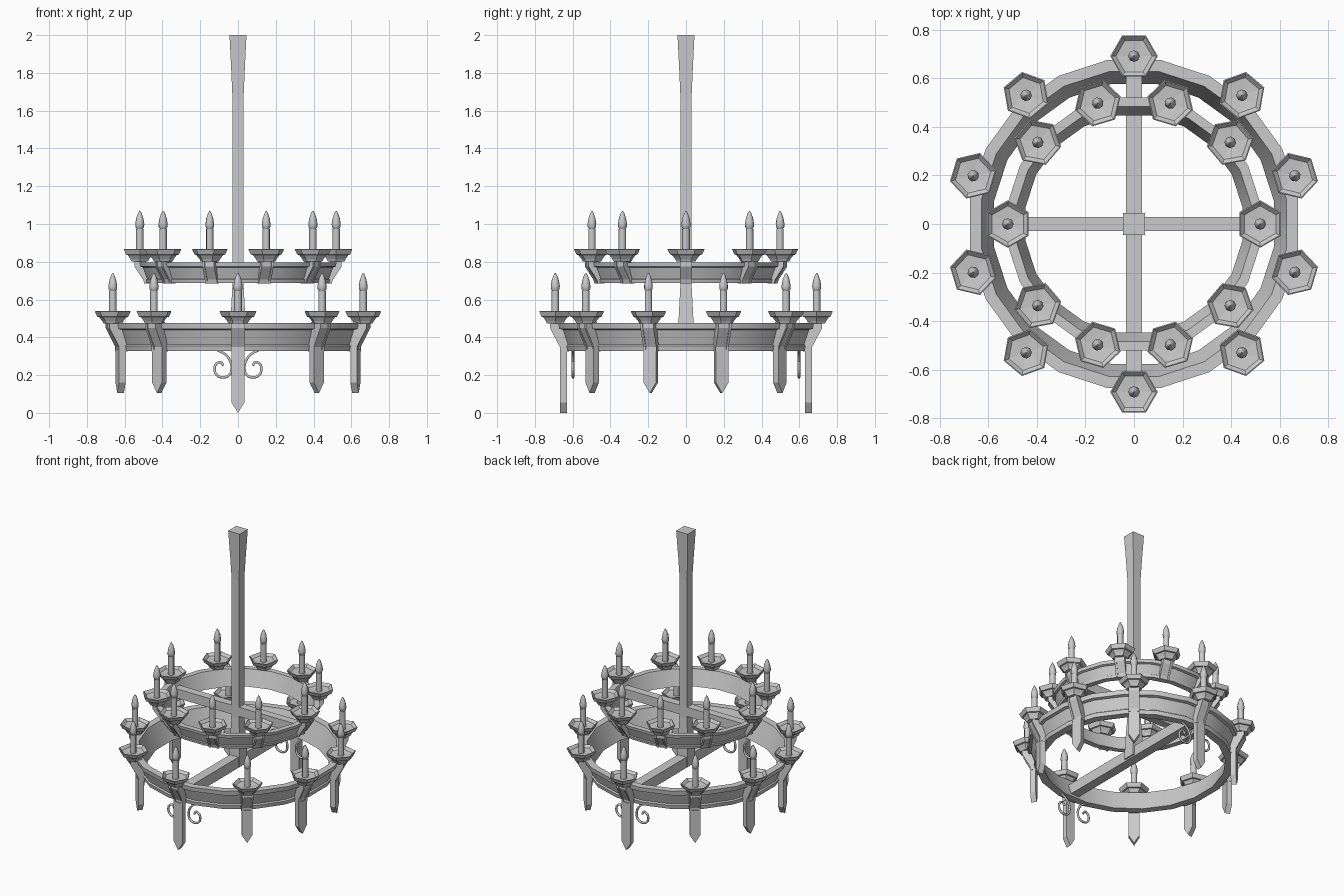
import bpy, bmesh
from math import sin, cos, pi, radians, sqrt
from mathutils import Matrix, Vector

if "Cube" in bpy.data.objects:
    bpy.data.objects.remove(bpy.data.objects["Cube"])


def make(name, verts, faces, mat=Matrix(), smooth=None):
    me = bpy.data.meshes.new(name)
    me.from_pydata([mat @ Vector(v) for v in verts], [], faces)
    bm = bmesh.new()
    bm.from_mesh(me)
    bmesh.ops.remove_doubles(bm, verts=bm.verts, dist=1e-5)
    bmesh.ops.recalc_face_normals(bm, faces=bm.faces)
    bm.to_mesh(me)
    bm.free()
    if smooth:
        me.shade_smooth()
        me.set_sharp_from_angle(angle=radians(smooth))
    ob = bpy.data.objects.new(name, me)
    bpy.context.collection.objects.link(ob)
    return ob


def lathe(name, prof, n, mat=Matrix(), start=0.0, closed=False, smooth=None):
    """Revolve (r, z) points in n sides; closed joins the profile into a ring."""
    m = len(prof)
    verts = [(r * cos(start + 2 * pi * i / n), r * sin(start + 2 * pi * i / n), z)
             for i in range(n) for r, z in prof]
    faces = [(i * m + j, (i + 1) % n * m + j, (i + 1) % n * m + (j + 1) % m, i * m + (j + 1) % m)
             for i in range(n) for j in range(m if closed else m - 1)]
    if not closed:
        faces += [[i * m for i in range(n)], [i * m + m - 1 for i in range(n)]]
    return make(name, verts, faces, mat, smooth)


def prism(name, a, b, mat):
    """Bridge two matching outlines into a solid."""
    n = len(a)
    faces = [(i, (i + 1) % n, (i + 1) % n + n, i + n) for i in range(n)]
    faces += [list(range(n)), list(range(n, 2 * n))]
    return make(name, a + b, faces, mat)


def box(name, x, y, z0, z1):
    base = [(-x, -y), (x, -y), (x, y), (-x, y)]
    return prism(name, [(*p, z0) for p in base], [(*p, z1) for p in base], Matrix())


def candle(tier, ang, r, z):
    """Hexagonal drip dish, candle stick and flame bulb, standing on height z."""
    mat = Matrix.Rotation(ang, 4, 'Z') @ Matrix.Translation((r, 0, z))
    lathe(tier + "_dish", [(.05, -.005), (.058, .01), (.074, .03), (.084, .032), (.098, .06),
                           (.093, .062), (.075, .045), (.02, .04)], 6, mat, pi / 6)
    lathe(tier + "_candle", [(.02, .035), (.02, .168)], 8, mat, smooth=50)
    lathe(tier + "_flame", [(.015, .166), (.023, .178), (.024, .195), (.019, .225),
                            (.010, .25), (.002, .264)], 8, mat, smooth=50)


def bracket(tier, ang, prof, w):
    mat = Matrix.Rotation(ang, 4, 'Z')
    prism(tier + "_bracket", [(r, -w, z) for r, z in prof], [(r, w, z) for r, z in prof], mat)
    # narrow raised edge strips on both sides of the bracket
    for s in (-1, 1):
        strip = [(r + .006, z) for r, z in prof]
        prism(tier + "_bracket_edge", [(r, s * (w + .001), z) for r, z in strip],
              [(r, s * (w - .012), z) for r, z in strip], mat)


# Hanging pole, square, flared at both ends
lathe("pole", [(h * sqrt(2), z) for h, z in
               [(.044, .36), (.041, .46), (.029, .69), (.029, 1.66), (.036, 1.82), (.045, 2.0)]],
      4, start=pi / 4)

# Cross beams
box("upper_beam", .485, .028, .705, .77)
box("lower_beam", .033, .615, .35, .425)

# Sloping ring bands with rims
lathe("lower_ring", [(.685, .476), (.68, .445), (.66, .44), (.634, .362), (.642, .355), (.636, .328),
                     (.585, .328), (.637, .476)], 20, closed=True, smooth=30, start=pi / 20)
lathe("upper_ring", [(.528, .797), (.524, .775), (.51, .77), (.488, .71), (.494, .706), (.49, .688),
                     (.452, .688), (.49, .797)], 20, closed=True, smooth=30, start=pi / 20)

# Lower tier: bracket, pointed pendant leg and candle at each station
low_prof = [(.715, .48), (.715, .45), (.662, .35), (.662, .325), (.62, .325), (.62, .35), (.645, .48)]
right_side = [-50, -16.7, 16.7, 50]
for deg in [90, -90] + right_side + [180 - d for d in right_side]:
    a = radians(deg)
    bracket("lower", a, low_prof, .035)
    tip = 0.0 if abs(deg) == 90 else .105
    leg = [(-.034, .335), (.034, .335), (.034, tip + .055), (0, tip), (-.034, tip + .055)]
    prism("lower_leg", [(.631, y, z) for y, z in leg], [(.667, y, z) for y, z in leg],
          Matrix.Rotation(a, 4, 'Z'))
    candle("lower", a, .692, .477)

# Upper tier
up_prof = [(.543, .808), (.543, .775), (.496, .705), (.49, .685), (.46, .685), (.49, .808)]
for deg in [73.3, 40.3, 0, -40.3, -73.3, 106.7, 139.7, 180, 220.3, 253.3]:
    a = radians(deg)
    bracket("upper", a, up_prof, .032)
    candle("upper", a, .52, .806)

# Curled scrolls under the front and back of the lower ring
curl = [(.108, .332), (.07, .312), (.043, .278), (.034, .235), (.047, .2), (.08, .188),
        (.112, .2), (.124, .23), (.113, .262), (.09, .268), (.078, .25)]
for sy in (-1, 1):
    for sx in (-1, 1):
        cu = bpy.data.curves.new("scroll", 'CURVE')
        cu.dimensions = '3D'
        cu.bevel_depth = .0075
        cu.bevel_resolution = 1
        cu.resolution_u = 3
        cu.use_fill_caps = True
        sp = cu.splines.new('BEZIER')
        sp.bezier_points.add(len(curl) - 1)
        for p, (x, z) in zip(sp.bezier_points, curl):
            p.co = (sx * x, sy * .598, z)
            p.handle_left_type = p.handle_right_type = 'AUTO'
        bpy.context.collection.objects.link(bpy.data.objects.new("scroll", cu))
